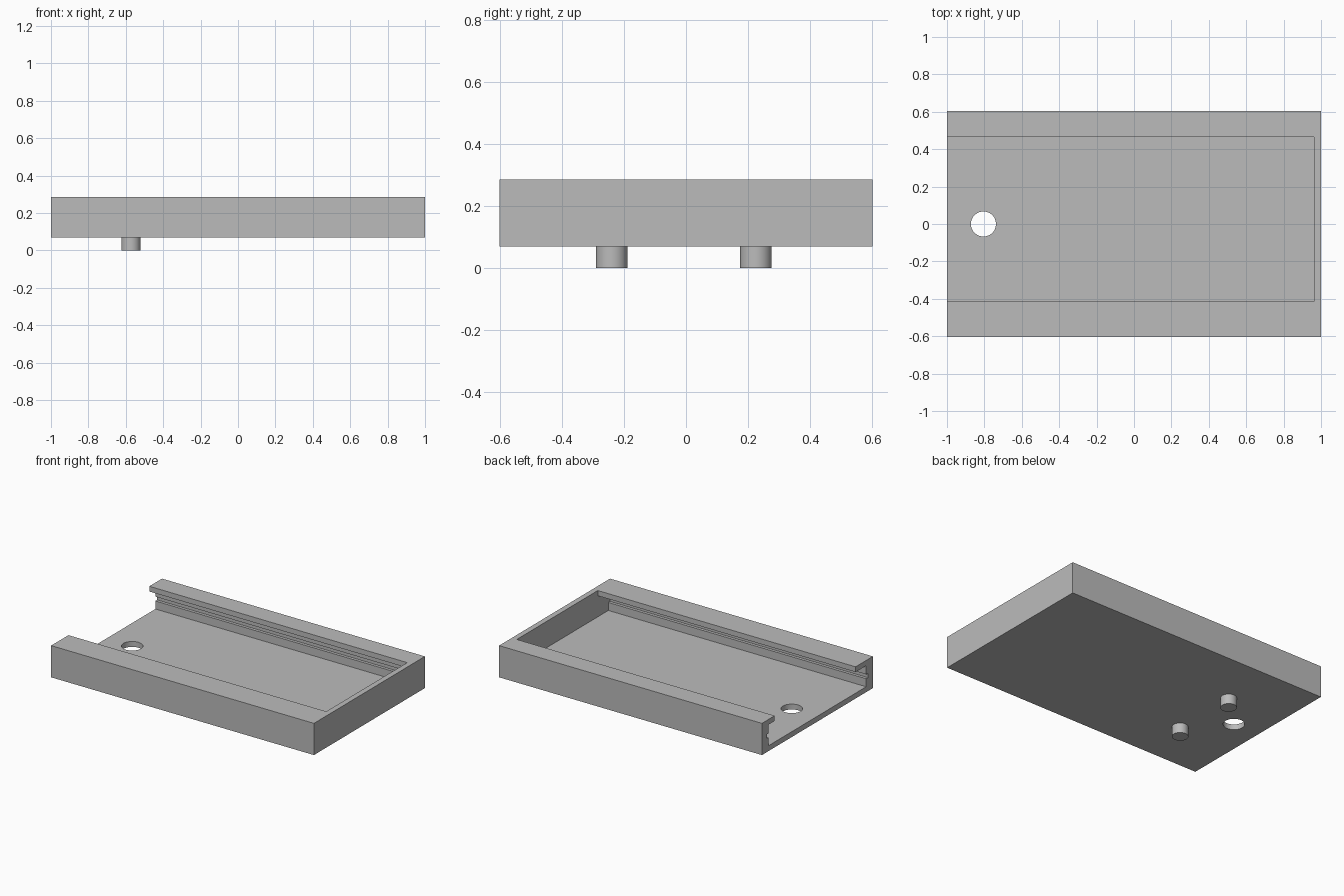
import bpy, bmesh

if "Cube" in bpy.data.objects:
    bpy.data.objects.remove(bpy.data.objects["Cube"], do_unlink=True)

BOTTOM, TOP, FLOOR = 0.068, 0.286, 0.105

grey = bpy.data.materials.new("plain grey")
grey.use_nodes = True
colour = (0.5, 0.5, 0.5, 1)
grey.diffuse_color = colour
grey.node_tree.nodes["Principled BSDF"].inputs["Base Color"].default_value = colour


def prism(name, profile, x0, x1):
    """Extrude a closed (y, z) profile along x."""
    bm = bmesh.new()
    face = bm.faces.new([bm.verts.new((x0, y, z)) for y, z in profile])
    ext = bmesh.ops.extrude_face_region(bm, geom=[face])
    moved = [v for v in ext["geom"] if isinstance(v, bmesh.types.BMVert)]
    bmesh.ops.translate(bm, verts=moved, vec=(x1 - x0, 0, 0))
    bmesh.ops.recalc_face_normals(bm, faces=bm.faces)
    mesh = bpy.data.meshes.new(name)
    bm.to_mesh(mesh)
    bm.free()
    obj = bpy.data.objects.new(name, mesh)
    bpy.context.collection.objects.link(obj)
    obj.data.materials.append(grey)
    return obj


def cylinder(name, x, y, radius, z0, z1):
    bpy.ops.mesh.primitive_cylinder_add(
        vertices=48, radius=radius, depth=z1 - z0, location=(x, y, (z0 + z1) / 2))
    obj = bpy.context.object
    obj.name = name
    obj.data.materials.append(grey)
    return obj


def activate(obj):
    bpy.ops.object.select_all(action="DESELECT")
    obj.select_set(True)
    bpy.context.view_layer.objects.active = obj


def cut(target, cutter):
    cutter.hide_render = True
    mod = target.modifiers.new("cut", "BOOLEAN")
    mod.operation, mod.solver, mod.object = "DIFFERENCE", "EXACT", cutter
    activate(target)
    bpy.ops.object.modifier_apply(modifier=mod.name)
    bpy.data.objects.remove(cutter, do_unlink=True)


def inner_side(sign, lip):
    """Inside of one rail from floor to top: wall, card groove, overhanging lip."""
    steps = [(0.53, FLOOR), (0.53, 0.16), (0.55, 0.16), (0.55, 0.19),
             (0.53, 0.19), (0.53, 0.25), (lip, 0.25), (lip, TOP + 0.05)]
    return [(sign * y, z) for y, z in steps]


# Tray: block with a slide-in channel open at one end
tray = prism("tray", [(-0.603, BOTTOM), (0.603, BOTTOM), (0.603, TOP), (-0.603, TOP)], -1, 1)
channel = inner_side(1, 0.465) + inner_side(-1, 0.415)[::-1]
cut(tray, prism("channel_cutter", channel, -1.1, 0.962))

# Round hole through the floor
cut(tray, cylinder("hole_cutter", -0.805, 0, 0.067, 0, 0.2))

# Locating pegs under the floor
pegs = [cylinder(name, -0.573, y, 0.051, 0, BOTTOM + 0.01)
        for name, y in (("front_peg", -0.24), ("back_peg", 0.226))]

for obj in [tray] + pegs:
    activate(obj)
    bpy.ops.object.shade_smooth_by_angle()
